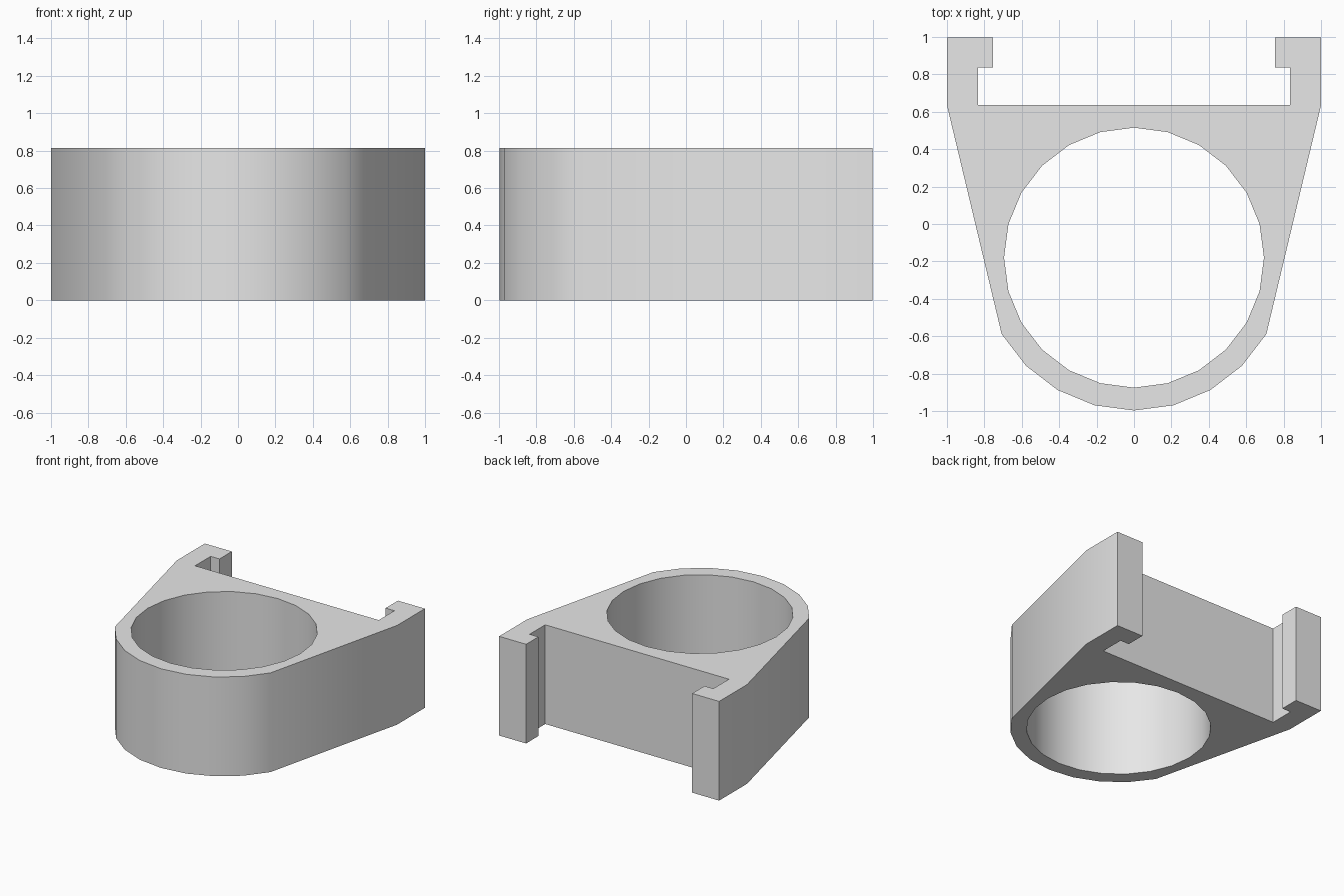
import bpy
import bmesh
from math import sin, cos, radians

HEIGHT = 0.815
CENTRE_Y = -0.18
HOLE_RADIUS = 0.695
RING_RADIUS = 0.817
BACK_Y = 0.998

default = bpy.data.objects.get("Cube")
if default:
    bpy.data.objects.remove(default, do_unlink=True)

grey = bpy.data.materials.new("plain grey")
grey.use_nodes = True
grey.diffuse_color = (0.8, 0.8, 0.8, 1)
grey.node_tree.nodes["Principled BSDF"].inputs["Base Color"].default_value = grey.diffuse_color


def arc(radius, start, stop):
    """Points every 15 degrees, measured from the front towards +x."""
    return [(radius * sin(radians(a)), CENTRE_Y - radius * cos(radians(a)))
            for a in range(start, stop, 15)]


def add_loop(bm, points):
    verts = [bm.verts.new((x, y, 0)) for x, y in points]
    return [bm.edges.new((v, verts[i - 1])) for i, v in enumerate(verts)]


# Right half of the outline: rounded front, flared side, hooked rail arm
half = arc(RING_RADIUS, 0, 75) + [
    (1, 0.635), (1, BACK_Y), (0.755, BACK_Y),
    (0.755, 0.838), (0.835, 0.838), (0.835, 0.635)]
outline = half + [(-x, y) for x, y in reversed(half[1:])]

# Fill between the outline and the round hole, then extrude upward
bm = bmesh.new()
edges = add_loop(bm, outline) + add_loop(bm, arc(HOLE_RADIUS, 0, 360))
bmesh.ops.triangle_fill(bm, edges=edges, use_beauty=True)
result = bmesh.ops.extrude_face_region(bm, geom=bm.faces[:], use_keep_orig=True)
top = [g for g in result["geom"] if isinstance(g, bmesh.types.BMVert)]
bmesh.ops.translate(bm, verts=top, vec=(0, 0, HEIGHT))
bmesh.ops.recalc_face_normals(bm, faces=bm.faces[:])

mesh = bpy.data.meshes.new("ring_bracket")
bm.to_mesh(mesh)
bm.free()
mesh.materials.append(grey)
bracket = bpy.data.objects.new("ring_bracket", mesh)
bpy.context.collection.objects.link(bracket)

# Smooth curved walls with crisp rims
bpy.ops.object.select_all(action="DESELECT")
bracket.select_set(True)
bpy.context.view_layer.objects.active = bracket
bpy.ops.object.shade_smooth_by_angle(angle=radians(30))
